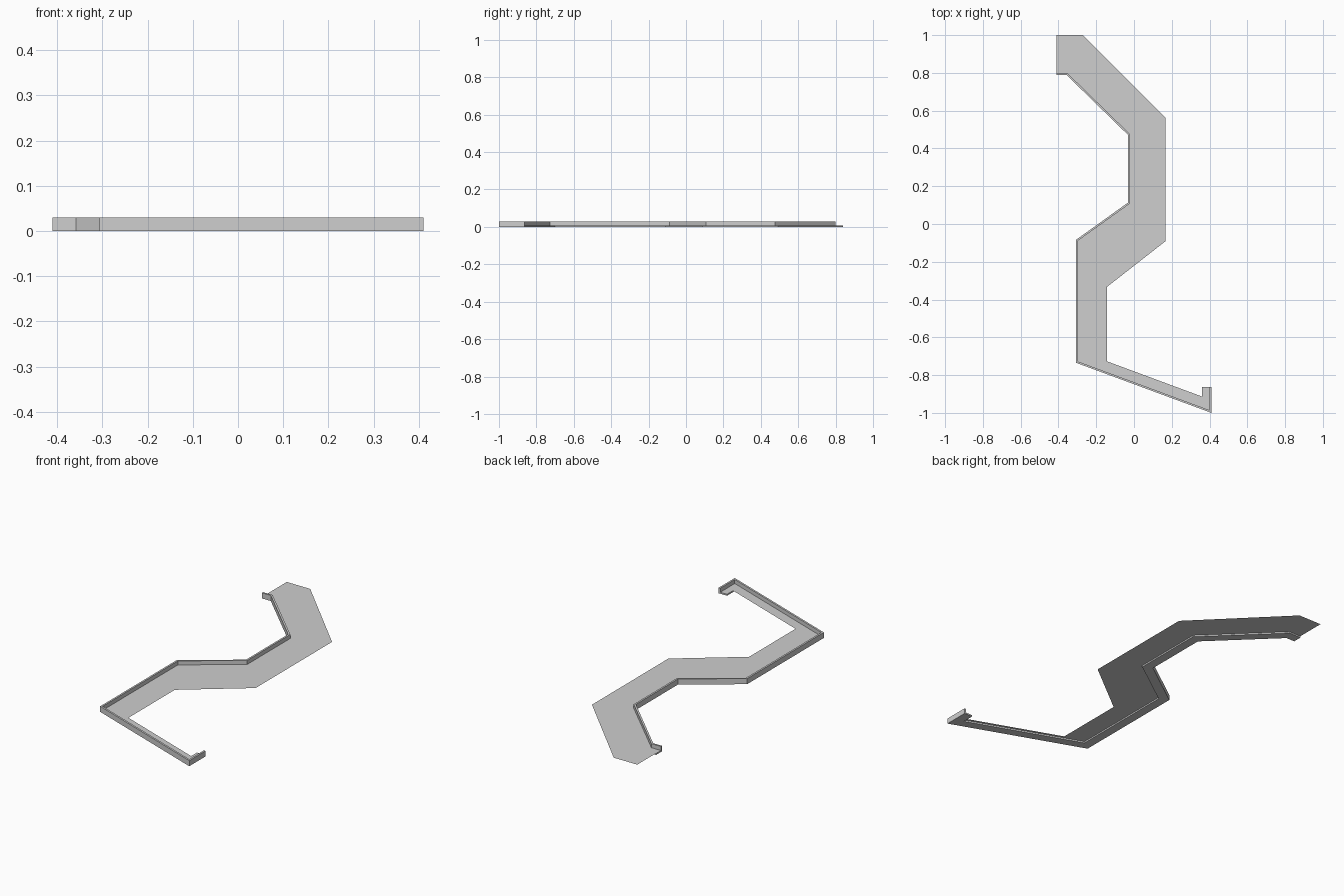
import bpy, bmesh
from mathutils import Vector

if "Cube" in bpy.data.objects:
    bpy.data.objects.remove(bpy.data.objects["Cube"])

grey = bpy.data.materials.new("light_grey")
grey.diffuse_color = (0.62, 0.62, 0.62, 1)
grey.use_nodes = True
grey.node_tree.nodes["Principled BSDF"].inputs["Base Color"].default_value = grey.diffuse_color

# outer edge of the parapet, from the front hook to the back end
PATH = [Vector(p) for p in [(0.41, -0.863), (0.41, -1.0), (-0.306, -0.735), (-0.306, -0.083),
                            (-0.032, 0.113), (-0.032, 0.472), (-0.358, 0.79), (-0.41, 0.79)]]


def offset(path, dist):
    """Shift an open path to its right with mitred corners."""
    dirs = [(b - a).normalized() for a, b in zip(path, path[1:])]
    norms = [Vector((d.y, -d.x)) for d in dirs]
    out = []
    for i, p in enumerate(path):
        n0, n1 = norms[max(i - 1, 0)], norms[min(i, len(norms) - 1)]
        out.append(p + (n0 + n1) * (dist / (1 + n0.dot(n1))))
    return out


def finish(name, bm):
    me = bpy.data.meshes.new(name)
    bm.to_mesh(me)
    bm.free()
    me.materials.append(grey)
    ob = bpy.data.objects.new(name, me)
    bpy.context.collection.objects.link(ob)


def strip(name, width, z0, z1):
    """Sweep a box section along the path."""
    bm = bmesh.new()
    rings = []
    for a, b in zip(PATH, offset(PATH, width)):
        rings.append([bm.verts.new((p.x, p.y, z))
                      for p, z in ((a, z0), (b, z0), (b, z1), (a, z1))])
    for r, s in zip(rings, rings[1:]):
        for k in range(4):
            m = (k + 1) % 4
            bm.faces.new((r[k], r[m], s[m], s[k]))
    bm.faces.new(rings[0][::-1])
    bm.faces.new(rings[-1])
    bmesh.ops.recalc_face_normals(bm, faces=bm.faces)
    finish(name, bm)


# low footing and upright parapet along the outer edge
strip("footing", 0.05, 0.0, 0.008)
strip("parapet", 0.01, 0.008, 0.03)

# thin floor sheet resting on the footing
FLOOR = [(-0.41, 1.0)] + [tuple(p) for p in PATH[:0:-1]] + [
    (0.41, -0.932), (-0.143, -0.727), (-0.143, -0.333), (0.168, -0.09), (0.168, 0.56), (-0.27, 1.0)]
bm = bmesh.new()
bm.faces.new([bm.verts.new((x, y, 0.0085)) for x, y in FLOOR])
bmesh.ops.triangulate(bm, faces=bm.faces[:])
finish("floor", bm)
